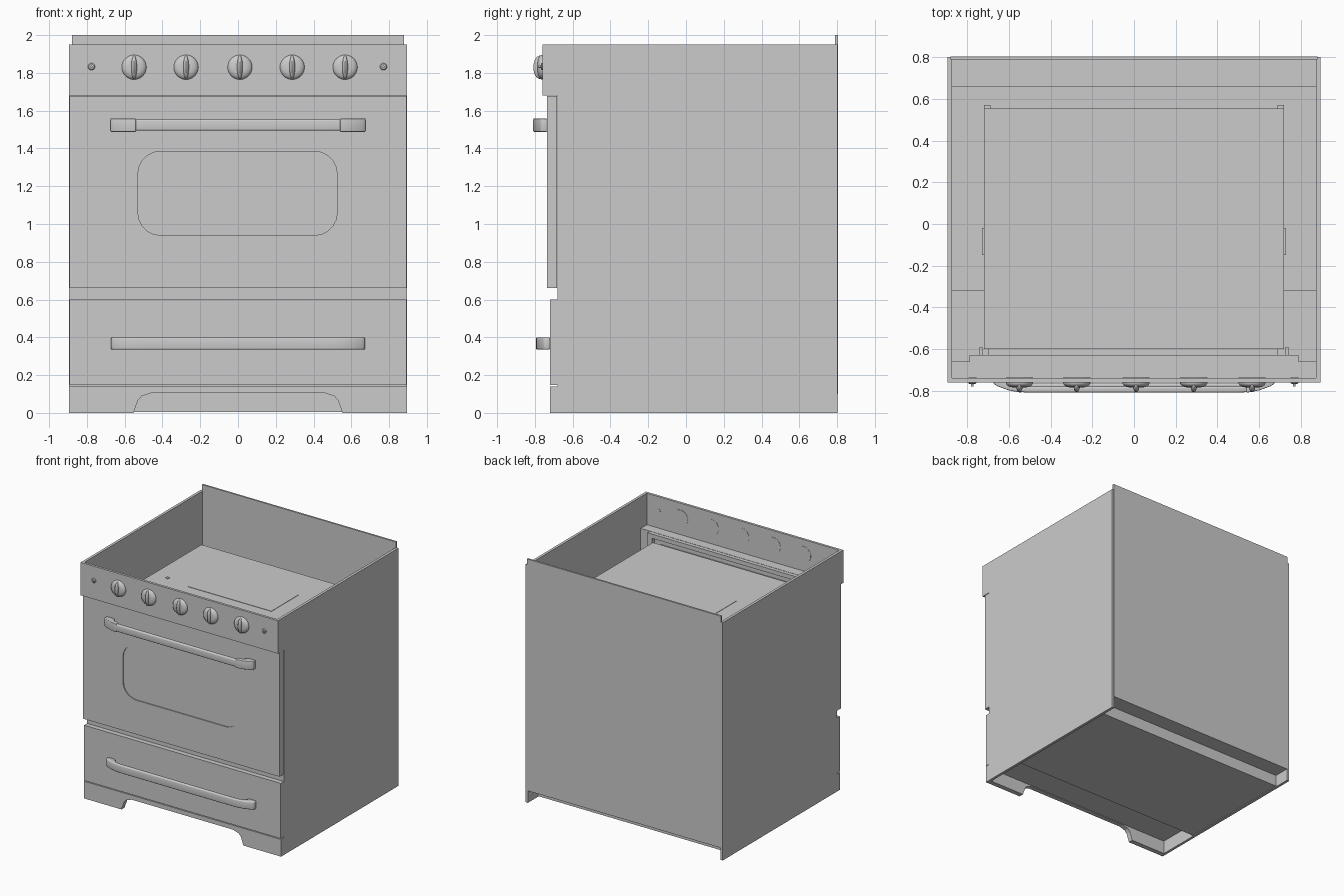
import bpy, bmesh, math
from mathutils import Vector

if "Cube" in bpy.data.objects:
    bpy.data.objects.remove(bpy.data.objects["Cube"])


def finish(name, bm, bevel=0, smooth=False):
    bmesh.ops.recalc_face_normals(bm, faces=bm.faces)
    me = bpy.data.meshes.new(name)
    bm.to_mesh(me)
    bm.free()
    ob = bpy.data.objects.new(name, me)
    bpy.context.collection.objects.link(ob)
    bpy.context.view_layer.objects.active = ob
    for o in bpy.context.selected_objects:
        o.select_set(False)
    ob.select_set(True)
    if bevel:
        m = ob.modifiers.new("bevel", 'BEVEL')
        m.width, m.segments, m.limit_method = bevel, 3, 'ANGLE'
        bpy.ops.object.modifier_apply(modifier=m.name)
    if smooth:
        bpy.ops.object.shade_smooth_by_angle(angle=math.radians(35))
    return ob


def prism(name, pts, axis, a, b, bevel=0, smooth=False):
    """Extrude a 2D outline along an axis from a to b."""
    place = {'x': lambda p, t: (t, p[0], p[1]),
             'y': lambda p, t: (p[0], t, p[1]),
             'z': lambda p, t: (p[0], p[1], t)}[axis]
    bm = bmesh.new()
    face = bm.faces.new([bm.verts.new(place(p, a)) for p in pts])
    geo = bmesh.ops.extrude_face_region(bm, geom=[face])['geom']
    move = Vector(place((0, 0), b - a))
    bmesh.ops.translate(bm, vec=move, verts=[v for v in geo if isinstance(v, bmesh.types.BMVert)])
    return finish(name, bm, bevel, smooth)


def box(name, x0, x1, y0, y1, z0, z1, bevel=0):
    return prism(name, [(x0, y0), (x1, y0), (x1, y1), (x0, y1)], 'z', z0, z1, bevel)


def lathe(name, profile, x, z, steps=32):
    """Spin (radius, y) points around a front-to-back axis."""
    bm = bmesh.new()
    rings = [[bm.verts.new((x + r * math.cos(2 * math.pi * i / steps), y,
                            z + r * math.sin(2 * math.pi * i / steps)))
              for i in range(steps)] for r, y in profile]
    for r0, r1 in zip(rings, rings[1:]):
        for i in range(steps):
            j = (i + 1) % steps
            bm.faces.new((r0[i], r0[j], r1[j], r1[i]))
    bm.faces.new(rings[0])
    bm.faces.new(rings[-1])
    return finish(name, bm, 0, True)


def rounded_rect(x0, x1, z0, z1, r, n=5):
    pts = []
    for k, (cx, cz) in enumerate([(x1 - r, z1 - r), (x0 + r, z1 - r), (x0 + r, z0 + r), (x1 - r, z0 + r)]):
        for i in range(n + 1):
            a = math.pi / 2 * (k + i / n)
            pts.append((cx + r * math.cos(a), cz + r * math.sin(a)))
    return pts


# side panels, stepping forward to meet the control panel
side = [(-0.68, 0), (0.802, 0), (0.802, 1.95), (-0.74, 1.95), (-0.74, 1.68), (-0.68, 1.68)]
for label, s in (("left", -1), ("right", 1)):
    prism(label + "_side_panel", side, 'x', s * 0.873, s * 0.895)

# back panel rising above the open top
box("back_panel", -0.88, 0.88, 0.79, 0.805, 0.10, 2.0)

# stepped floor pan with raised front and rear toe recess
floor = [(-0.68, 0.11), (-0.33, 0.11), (-0.33, 0.006), (0.672, 0.006), (0.672, 0.10), (0.79, 0.10),
         (0.79, 0.112), (0.66, 0.112), (0.66, 0.018), (-0.318, 0.018), (-0.318, 0.122), (-0.68, 0.122)]
prism("floor_pan", floor, 'x', -0.873, 0.873)

# front bulkhead behind door and drawer, with its raised frame
box("front_bulkhead", -0.873, 0.873, -0.68, -0.66, 0.122, 1.68)
box("control_ledge", -0.873, 0.873, -0.74, -0.66, 1.68, 1.692)
box("frame_top_bar", -0.79, 0.79, -0.66, -0.63, 1.655, 1.69)
box("frame_bottom_bar", -0.79, 0.79, -0.66, -0.63, 0.60, 0.635)
for label, s in (("left", -1), ("right", 1)):
    xa, xb = sorted((s * 0.75, s * 0.79))
    box(label + "_frame_bar", xa, xb, -0.66, -0.63, 0.635, 1.655)
    # door hinges and small tabs on the oven box
    xa, xb = sorted((s * 0.727, s * 0.742))
    box(label + "_hinge", xa, xb, -0.63, -0.59, 1.50, 1.60)
    xa, xb = sorted((s * 0.72, s * 0.73))
    box(label + "_side_tab", xa, xb, -0.15, -0.02, 1.0, 1.5)
    xa, xb = sorted((s * 0.69, s * 0.72))
    box(label + "_rear_tab", xa, xb, 0.555, 0.572, 0.7, 1.62)

# oven box inside the shell
box("oven_box", -0.72, 0.72, -0.60, 0.555, 0.64, 1.64)
box("oven_neck", -0.70, 0.69, -0.66, -0.60, 0.66, 1.61)
box("oven_top_plate", -0.38, 0.38, -0.11, 0.24, 1.64, 1.643)
bm = bmesh.new()
bmesh.ops.create_cone(bm, cap_ends=True, segments=16, radius1=0.014, radius2=0.014, depth=0.006)
bmesh.ops.translate(bm, vec=(-0.59, -0.07, 1.642), verts=bm.verts)
finish("oven_top_vent", bm)

# oven door with shallow recessed window
door = box("oven_door", -0.892, 0.892, -0.735, -0.684, 0.66, 1.678)
cutter = prism("window_cutter", rounded_rect(-0.53, 0.525, 0.94, 1.385, 0.12), 'y', -0.76, -0.727)
cutter.hide_render = True
m = door.modifiers.new("window", 'BOOLEAN')
m.operation, m.solver, m.object = 'DIFFERENCE', 'EXACT', cutter
bpy.context.view_layer.objects.active = door
bpy.ops.object.modifier_apply(modifier=m.name)
bpy.data.objects.remove(cutter)

# storage drawer and kick plate with leg cutout
box("drawer_front", -0.892, 0.892, -0.72, -0.68, 0.147, 0.60)
half = [(0.895, 0.141), (0.895, 0), (0.553, 0), (0.53, 0.066), (0.51, 0.088), (0.46, 0.105)]
prism("kick_plate", half + [(-x, z) for x, z in reversed(half)], 'y', -0.72, -0.68)

# control panel
box("control_panel", -0.895, 0.895, -0.76, -0.74, 1.68, 1.95)

# control knobs: flared base and narrow vertical grip
for i, x in enumerate((-0.55, -0.275, 0.01, 0.287, 0.567)):
    lathe(f"knob_base_{i + 1}", [(0.065, -0.738), (0.065, -0.766), (0.06, -0.774), (0.047, -0.782), (0.03, -0.785)],
          x, 1.83)
    bm = bmesh.new()
    bmesh.ops.create_uvsphere(bm, u_segments=20, v_segments=14, radius=1)
    bmesh.ops.scale(bm, vec=(0.016, 0.035, 0.062), verts=bm.verts)
    bmesh.ops.translate(bm, vec=(x, -0.773, 1.83), verts=bm.verts)
    finish(f"knob_grip_{i + 1}", bm, 0, True)

# indicator studs at both ends of the control panel
for label, x in (("left", -0.776), ("right", 0.77)):
    lathe(label + "_indicator", [(0.019, -0.738), (0.019, -0.763), (0.014, -0.768), (0.006, -0.769), (0.006, -0.78)],
          x, 1.833, 16)

# bar handles: bowed plan outline extruded in height
outer = [(0.672, 0), (0.672, 0.03), (0.655, 0.042), (0.60, 0.062), (0.55, 0.072), (0.50, 0.074)]
inner = [(0.50, 0.046), (0.55, 0.043), (0.585, 0.032), (0.61, 0)]


def handle(name, y, z0, z1):
    right = inner + outer[0:]
    plan = [(x, y - d) for x, d in outer] + [(-x, y - d) for x, d in reversed(outer)]
    plan += [(-x, y - d) for x, d in reversed(inner)] + [(x, y - d) for x, d in inner]
    prism(name, plan, 'z', z0, z1, 0.008, True)


handle("drawer_handle", -0.72, 0.335, 0.40)
handle("door_handle", -0.735, 1.495, 1.553)
# end sleeves on the door handle
for label, s in (("left", -1), ("right", 1)):
    plan = [(s * 0.674, -0.735), (s * 0.674, -0.767), (s * 0.655, -0.779), (s * 0.60, -0.799),
            (s * 0.54, -0.81), (s * 0.54, -0.777), (s * 0.585, -0.765), (s * 0.607, -0.735)]
    prism(label + "_handle_sleeve", plan, 'z', 1.488, 1.558, 0.005, True)
